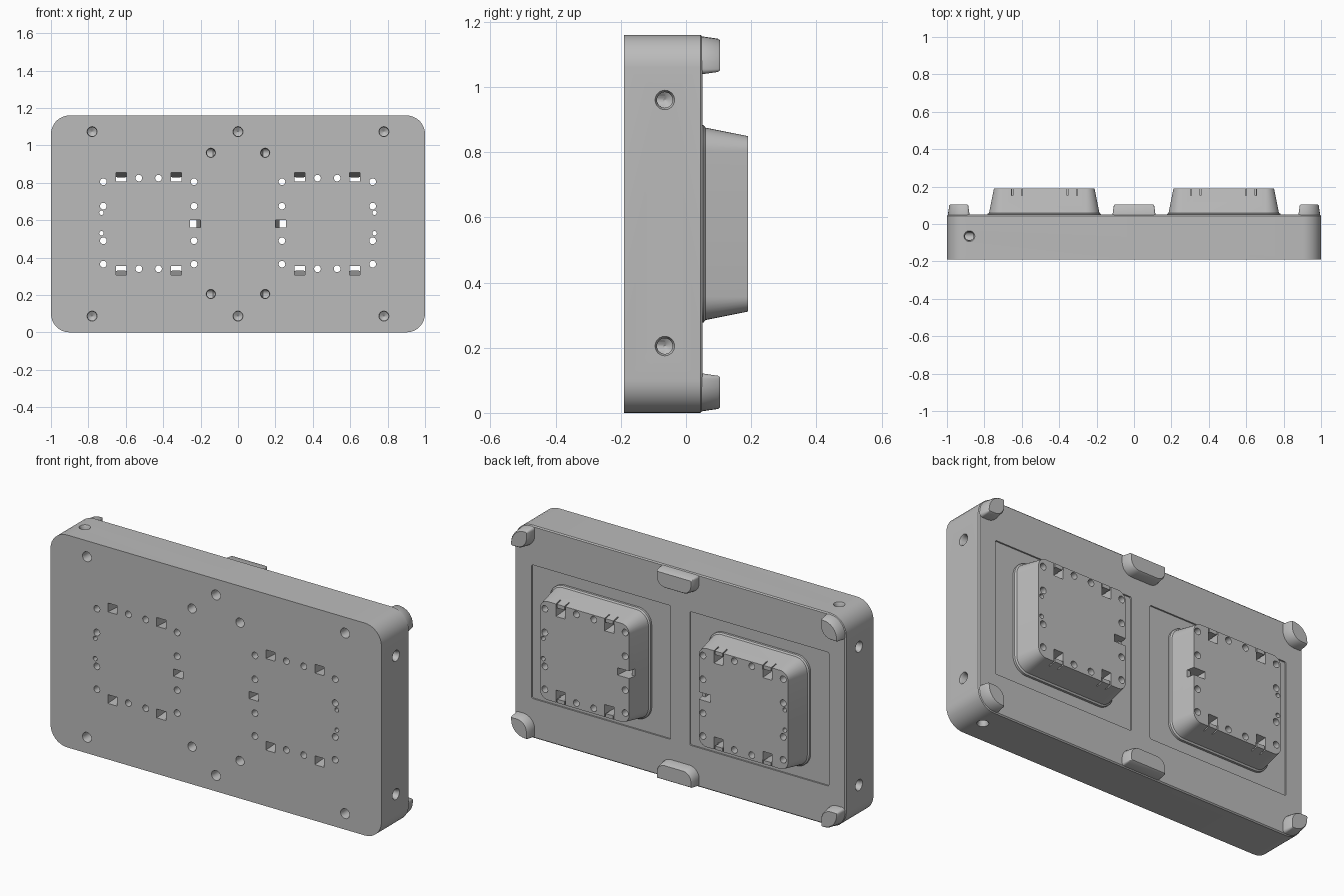
import bpy
import bmesh
import math
from mathutils import Vector

cube = bpy.data.objects.get("Cube")
if cube:
    bpy.data.objects.remove(cube, do_unlink=True)

steel = bpy.data.materials.new("machined_grey")
steel.use_nodes = True
GREY = (0.5, 0.5, 0.5, 1)
steel.diffuse_color = GREY
steel.node_tree.nodes["Principled BSDF"].inputs["Base Color"].default_value = GREY

FRONT, BACK, TOP = -0.19, 0.05, 1.16
MID = TOP / 2
CHANNEL_Y = -0.065


def rounded(cx, cz, hx, hz, radii, y, inset=0.0):
    """Rounded rectangle ring in the xz plane; radii run +x+z, -x+z, -x-z, +x-z."""
    hx, hz = hx - inset, hz - inset
    ring = []
    for i, (sx, sz) in enumerate(((1, 1), (-1, 1), (-1, -1), (1, -1))):
        r = max(radii[i] - inset, 0.004)
        for k in range(9):
            a = (i + k / 8) * math.pi / 2
            ring.append(Vector((cx + sx * (hx - r) + r * math.cos(a), y,
                                cz + sz * (hz - r) + r * math.sin(a))))
    return ring


def circle(center, axis, r, n=24):
    """Circle around one of the main axes."""
    u, v = Vector((axis[1], axis[2], axis[0])), Vector((axis[2], axis[0], axis[1]))
    return [Vector(center) + r * (u * math.cos(k * math.tau / n) + v * math.sin(k * math.tau / n))
            for k in range(n)]


def rect(cx, y, cz, hx, hz):
    return [Vector((cx + a * hx, y, cz + b * hz)) for a, b in ((1, 1), (-1, 1), (-1, -1), (1, -1))]


def loft(bm, rings):
    """Closed solid through a list of matching rings."""
    new = [[bm.verts.new(p) for p in ring] for ring in rings]
    faces = [bm.faces.new(new[0]), bm.faces.new(new[-1])]
    n = len(new[0])
    for a, b in zip(new, new[1:]):
        faces += [bm.faces.new((a[i], a[(i + 1) % n], b[(i + 1) % n], b[i])) for i in range(n)]
    bmesh.ops.recalc_face_normals(bm, faces=faces)


def make(name, solids):
    bm = bmesh.new()
    for rings in solids:
        loft(bm, rings)
    mesh = bpy.data.meshes.new(name)
    bm.to_mesh(mesh)
    bm.free()
    mesh.materials.append(steel)
    ob = bpy.data.objects.new(name, mesh)
    bpy.context.collection.objects.link(ob)
    return ob


def activate(ob):
    bpy.ops.object.select_all(action='DESELECT')
    ob.select_set(True)
    bpy.context.view_layer.objects.active = ob


def cut(ob, cutter):
    mod = ob.modifiers.new("cut", 'BOOLEAN')
    mod.operation, mod.solver, mod.object = 'DIFFERENCE', 'EXACT', cutter
    activate(ob)
    bpy.ops.object.modifier_apply(modifier=mod.name)


def drill(start, axis, depth, r, chamfer=0.006):
    """Drilled hole: chamfered mouth, straight bore, conical tip."""
    s, d = Vector(start), Vector(axis)
    steps = ((-0.01, r + chamfer), (0, r + chamfer), (0.012, r), (depth, r), (depth + r * 0.6, 0.001))
    return [circle(s + d * t, axis, q) for t, q in steps]


# Main plate with rounded corners and a softened back edge
R = [0.1] * 4
plate = make("base_plate", [[rounded(0, MID, 1, MID, R, FRONT),
                             rounded(0, MID, 1, MID, R, BACK - 0.006),
                             rounded(0, MID, 1, MID, R, BACK, 0.006)]])

# Drafted core bosses on a low flange
bosses = []
for side, s in (("left", 1), ("right", -1)):
    steps = ((0.03, 0), (0.054, 0), (0.06, 0.008), (0.19, 0.034))
    rings = [rounded(s * 0.48, MID, 0.303, 0.303, [0.08] * 4, y, d) for y, d in steps]
    bosses.append(make(side + "_core_boss", [rings]))

# Shallow recessed panels around the bosses
panels = make("panel_cutter", [[rounded(s * 0.478, MID, 0.42, 0.365, [0.008] * 4, y)
                                for y in (BACK - 0.008, BACK + 0.02)] for s in (1, -1)])

# Ejector pin holes and slanted lifter pockets, running right through
pins, lifters, slits, notches = [], [], [], []
PINS = [(x, MID + z, 0.018) for x in (0.235, 0.72) for z in (0.225, 0.095, -0.09, -0.215)]
PINS += [(x, MID + z, 0.018) for x in (0.425, 0.53) for z in (0.245, -0.24)]
PINS += [(0.73, MID + z, 0.012) for z in (0.06, -0.05)]
SLOPE = 0.065
for s in (1, -1):
    for x, z, r in PINS:
        pins.append([circle((s * x, y, z), (0, 1, 0), r, 16) for y in (-0.25, 0.25)])
    for x in (0.33, 0.625):
        for t in (1, -1):
            lifters.append([rect(s * x, y, MID + t * (0.25 - SLOPE * (y - FRONT)), 0.028, 0.024)
                            for y in (-0.25, 0.25)])
            # Thin relief slits in the boss rim
            for e in (-0.026, 0.026):
                slits.append([rect(s * x + e, y, MID + t * 0.28, 0.003, 0.035) for y in (0.152, 0.22)])
    lifters.append([rect(s * (0.228 + SLOPE * (y - FRONT)), y, MID, 0.028, 0.02) for y in (-0.25, 0.25)])
    notches.append([rect(s * 0.2, y, MID, 0.05, 0.02) for y in (0.15, 0.22)])
pin_cutter = make("pin_cutter", pins)
lifter_cutter = make("lifter_cutter", lifters)
slit_cutter = make("slit_cutter", slits)
notch_cutter = make("notch_cutter", notches)

# Cooling channels from the sides, top and bottom, and blind holes in the front
side_cutter = make("side_channel_cutter", [drill((s, CHANNEL_Y, z), (-s, 0, 0), 0.865, 0.024)
                                           for s in (1, -1) for z in (0.205, 0.96)])
cross_cutter = make("cross_channel_cutter", [drill((-0.88, CHANNEL_Y, TOP), (0, 0, -1), 0.94, 0.023),
                                             drill((0.88, CHANNEL_Y, 0), (0, 0, 1), 0.94, 0.023)])
screws = [drill((x, FRONT, z), (0, 1, 0), 0.14, 0.024, 0.003)
          for x in (-0.78, 0, 0.78) for z in (0.087, 1.073)]
ports = [drill((x, FRONT, z), (0, 1, 0), 0.125, 0.022, 0.003)
         for x in (-0.145, 0.145) for z in (0.205, 0.96)]
front_cutter = make("front_hole_cutter", screws + ports)

for c in (panels, pin_cutter, lifter_cutter, side_cutter, cross_cutter, front_cutter):
    cut(plate, c)
for b in bosses:
    for c in (pin_cutter, lifter_cutter, slit_cutter, notch_cutter):
        cut(b, c)
for c in (panels, pin_cutter, lifter_cutter, slit_cutter, notch_cutter,
          side_cutter, cross_cutter, front_cutter):
    bpy.data.objects.remove(c, do_unlink=True)

# Locating tabs: four leaf-shaped corners and two on the long edges
TAB = ((BACK - 0.02, 0), (BACK, 0), (0.098, 0.007), (0.105, 0.012))
tabs = []
for sz, height in ((1, "upper"), (-1, "lower")):
    for sx, side in ((1, "left"), (-1, "right")):
        same = sx * sz > 0
        outer = {(1, 1): 0, (-1, 1): 1, (-1, -1): 2, (1, -1): 3}[(sx, sz)]
        radii = [0.016] * 4
        radii[outer], radii[(outer + 2) % 4] = 0.092, 0.07
        tabs.append(make(height + "_" + side + "_corner_tab",
                         [[rounded(sx * 0.937, MID + sz * 0.517, 0.058, 0.058, radii, y, d)
                           for y, d in TAB]]))
    radii = [0.012, 0.012, 0.06, 0.06] if sz > 0 else [0.06, 0.06, 0.012, 0.012]
    tabs.append(make(height + "_middle_tab",
                     [[rounded(0, MID + sz * 0.525, 0.115, 0.05, radii, y, d) for y, d in TAB]]))

for ob in [plate] + bosses + tabs:
    activate(ob)
    bpy.ops.object.shade_smooth_by_angle(angle=math.radians(30))
